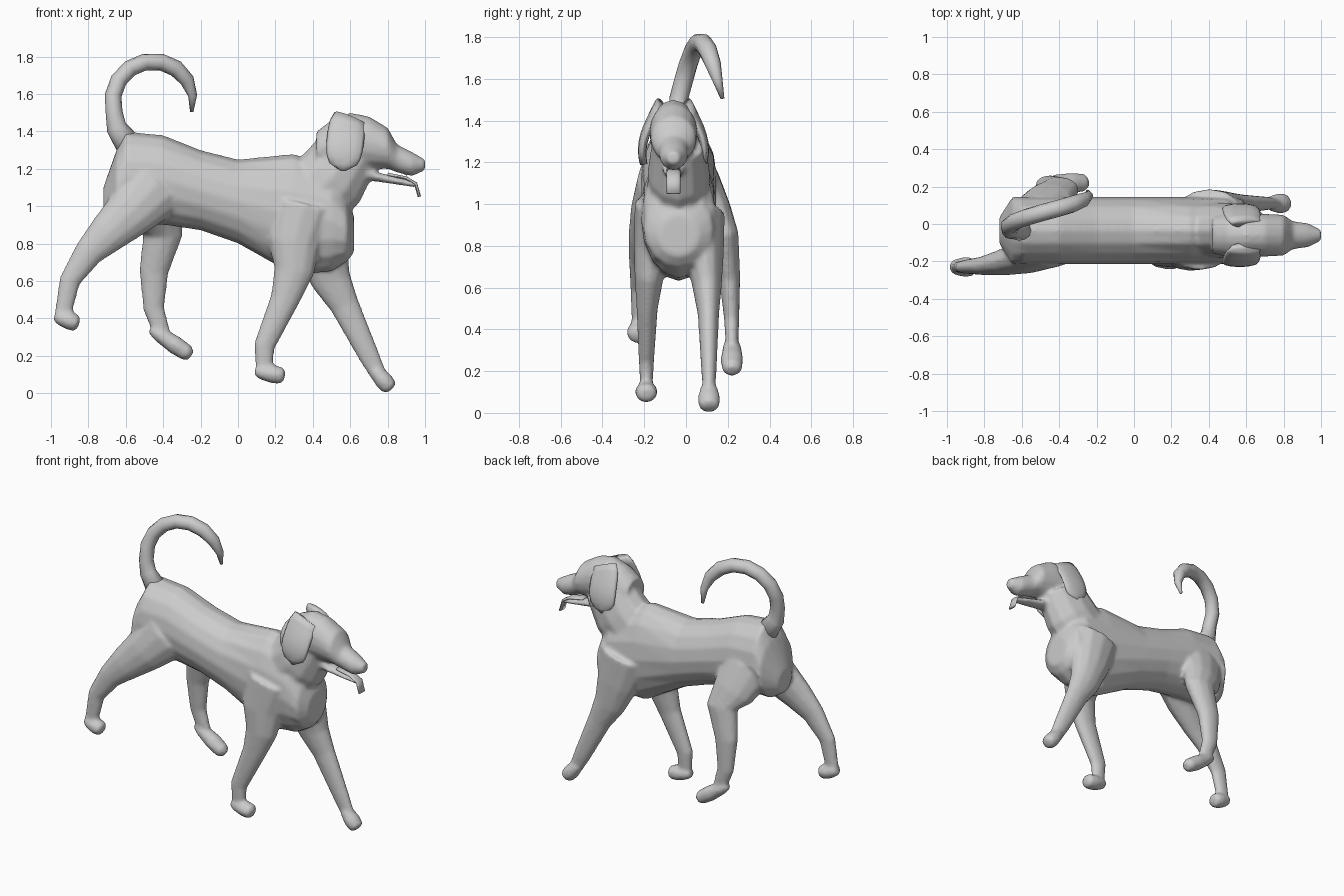
import bpy
import bmesh
import math
from mathutils import Vector

default_cube = bpy.data.objects.get("Cube")
if default_cube:
    bpy.data.objects.remove(default_cube, do_unlink=True)

# One plain grey coat for every part
grey = bpy.data.materials.new("coat_grey")
grey.use_nodes = True
coat_colour = (0.6, 0.6, 0.6, 1)
grey.diffuse_color = coat_colour
grey.node_tree.nodes["Principled BSDF"].inputs["Base Color"].default_value = coat_colour

SPINE = -0.035   # sideways position of the body's midline
SKULL = -0.06    # sideways position of the head's midline


def loft(bm, sections, sides=12, heading=None):
    """Skin elliptical rings (centre, side radius, in-plane radius) along a path."""
    centres = [Vector(centre) for centre, wide, tall in sections]
    last = len(centres) - 1
    rings = []
    for i, (centre, wide, tall) in enumerate(sections):
        travel = centres[min(i + 1, last)] - centres[max(i - 1, 0)]
        tangent = heading or travel.normalized()
        side = Vector((0, 1, 0))
        side = (side - tangent * side.dot(tangent)).normalized()
        up = tangent.cross(side)
        ring = []
        for k in range(sides):
            angle = math.tau * k / sides
            offset = side * wide * math.cos(angle) + up * tall * math.sin(angle)
            ring.append(bm.verts.new(centres[i] + offset))
        rings.append(ring)
    for lower, upper in zip(rings, rings[1:]):
        for k in range(sides):
            following = (k + 1) % sides
            bm.faces.new((lower[k], lower[following], upper[following], upper[k]))
    bm.faces.new(rings[0][::-1])
    bm.faces.new(rings[-1])


def trunk(bm, y, stations, ratio, widest):
    """Upright rings from (x, top, bottom); width follows height up to a limit."""
    sections = []
    for x, top, bottom in stations:
        half = (top - bottom) / 2
        sections.append(((x, y, (top + bottom) / 2), min(widest, ratio * half), half))
    loft(bm, sections, sides=16, heading=Vector((1, 0, 0)))


def leg(bm, hip_y, foot_y, joints, toe):
    """Tapering leg through (x, z) joints, ending in a rounded paw."""
    sections = []
    for i, (x, z) in enumerate(joints):
        remaining = 1 - i / (len(joints) - 1)
        y = foot_y + (hip_y - foot_y) * remaining ** 3
        radius = 0.045 + 0.135 * remaining ** 1.5
        sections.append(((x, y, z), radius * 0.65, radius))
    loft(bm, sections)

    ankle = Vector(sections[-1][0])
    toe = Vector((toe[0], foot_y, toe[1]))
    heel = ankle.lerp(toe, -0.45)
    fullness = ((0, 0.5), (0.2, 0.8), (0.6, 1), (0.9, 0.9), (1, 0.5))
    loft(bm, [(heel.lerp(toe, t), 0.055 * f, 0.05 * f) for t, f in fullness])


def finish(bm, name):
    """Turn the bmesh into a smooth shaded grey object."""
    bmesh.ops.recalc_face_normals(bm, faces=bm.faces[:])
    for face in bm.faces:
        face.smooth = True
    mesh = bpy.data.meshes.new(name)
    bm.to_mesh(mesh)
    bm.free()
    mesh.materials.append(grey)
    obj = bpy.data.objects.new(name, mesh)
    bpy.context.collection.objects.link(obj)
    return obj


body = bmesh.new()

# Torso, from rump to breastbone
trunk(body, SPINE, [
    (-.72, 1.1, .95), (-.65, 1.3, .9), (-.6, 1.4, .9), (-.4, 1.38, .9),
    (-.2, 1.3, .87), (0, 1.25, .8), (.3, 1.28, .63), (.5, 1.2, .65),
    (.58, 1.05, .7), (.62, .95, .75)], ratio=0.95, widest=0.18)

# Neck, rising forwards into the skull
neck_path = ((.35, 1, .2), (.5, 1.15, .2), (.6, 1.3, .17))
loft(body, [((x, SPINE, z), r * 0.75, r) for x, z, r in neck_path])

# Skull and muzzle
trunk(body, SKULL, [
    (.42, 1.4, 1.2), (.5, 1.46, 1.2), (.6, 1.5, 1.2), (.7, 1.48, 1.2),
    (.8, 1.42, 1.2), (.85, 1.33, 1.18), (.93, 1.29, 1.16), (1, 1.25, 1.19)],
    ratio=1, widest=0.115)

# Lower jaw, slightly parted from the muzzle
trunk(body, SKULL, [(.65, 1.25, 1.14), (.75, 1.18, 1.13), (.95, 1.13, 1.1)],
      ratio=2, widest=0.06)

# Right hind leg, stretched back
leg(body, -.12, -.23, [
    (-.45, 1.1), (-.57, .97), (-.7, .85), (-.8, .75), (-.9, .6), (-.94, .4)],
    toe=(-.85, .37))

# Left hind leg, swinging forward
leg(body, .05, .22, [
    (-.5, 1.1), (-.45, .95), (-.4, .85), (-.45, .65), (-.45, .45), (-.4, .3)],
    toe=(-.25, .2))

# Right front leg, passing under the body
leg(body, -.13, -.19, [
    (.35, 1), (.3, .8), (.3, .65), (.25, .5), (.14, .25), (.14, .11)],
    toe=(.25, .09))

# Left front leg, reaching ahead
leg(body, .07, .11, [
    (.4, .95), (.45, .75), (.5, .6), (.57, .47), (.7, .2), (.75, .1)],
    toe=(.82, .02))

# Fuse the body parts into one continuous skin
dog_body = finish(body, "dog_body")
fuse = dog_body.modifiers.new("fuse", 'REMESH')
fuse.mode = 'VOXEL'
fuse.voxel_size = 0.012
fuse.use_smooth_shade = True
relax = dog_body.modifiers.new("relax", 'SMOOTH')
relax.factor = 0.5
relax.iterations = 6

# Tail rising from the rump, then curling in an arc towards a thin tip on the left
tail = bmesh.new()
tail_rings = [((-.55, SPINE, 1.28), .07, .08), ((-.65, SPINE, 1.42), .045, .055)]
tail_steps = 9
for i in range(tail_steps + 1):
    t = i / tail_steps
    angle = math.radians(195 - 210 * t)
    centre = (-.455 + .215 * math.cos(angle),
              SPINE + .21 * t,
              1.56 + .215 * math.sin(angle))
    radius = 0.045 * min(1, 3 * (1 - t) + 0.2)
    tail_rings.append((centre, radius, radius))
loft(tail, tail_rings)
finish(tail, "tail")

# Hanging ears, close to the cheeks and rounded at the lower end
ear_steps = 8
for name, side in (("left_ear", 1), ("right_ear", -1)):
    ear = bmesh.new()
    ear_rings = []
    for i in range(ear_steps + 1):
        t = i / ear_steps
        spread = 0.065 + 0.085 * math.sin(2 * t)
        centre = (0.6 - 0.04 * math.sqrt(t), SKULL + side * spread, 1.47 - 0.28 * t)
        width = 0.015 + 0.085 * math.sqrt(1 - abs(1.6 * t - 0.6) ** 3)
        ear_rings.append((centre, 0.028 - 0.01 * t, width))
    loft(ear, ear_rings)
    finish(ear, name)

# Tongue hanging over the lower jaw
tongue = bmesh.new()
tongue_path = ((.8, 1.17), (.9, 1.15), (.95, 1.12), (.97, 1.05))
loft(tongue, [((x, SKULL, z), 0.033, 0.009) for x, z in tongue_path])
finish(tongue, "tongue")
